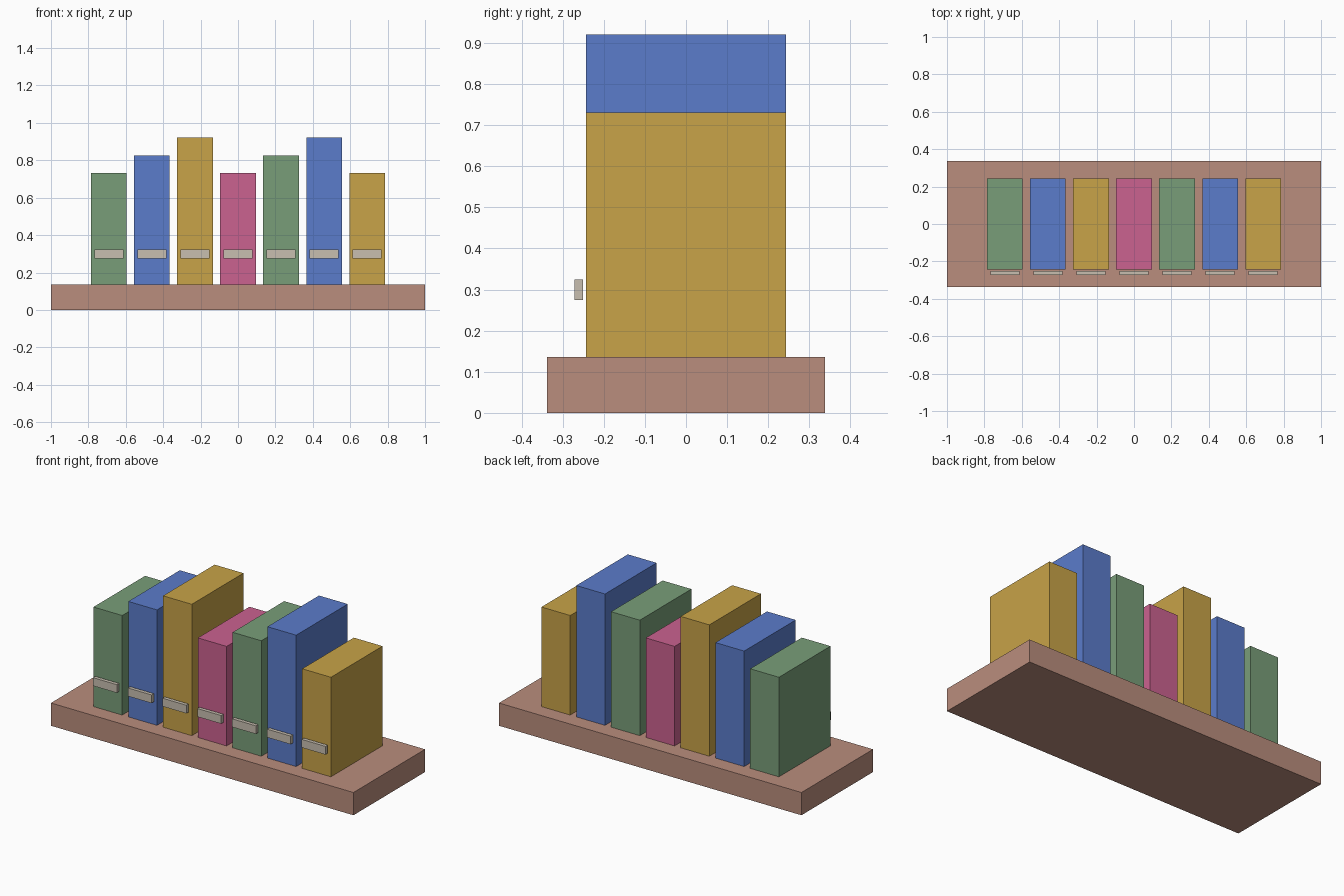
import bpy

if "Cube" in bpy.data.objects:
    bpy.data.objects.remove(bpy.data.objects["Cube"])


def srgb(hex_code):
    vals = [int(hex_code[i:i + 2], 16) / 255 for i in (0, 2, 4)]
    return [v / 12.92 if v <= 0.04045 else ((v + 0.055) / 1.055) ** 2.4 for v in vals] + [1]


def material(name, hex_code):
    mat = bpy.data.materials.new(name)
    mat.diffuse_color = srgb(hex_code)
    mat.use_nodes = True
    mat.node_tree.nodes["Principled BSDF"].inputs["Base Color"].default_value = mat.diffuse_color
    return mat


def box(name, x, y, z0, z1, width, depth, mat):
    bpy.ops.mesh.primitive_cube_add(size=1, location=(x, y, (z0 + z1) / 2))
    ob = bpy.context.object
    ob.name = name
    ob.scale = (width, depth, z1 - z0)
    bpy.ops.object.transform_apply(location=False, rotation=False, scale=True)
    ob.data.materials.append(mat)
    return ob


wood = material("wood brown", "BA8D7D")
green = material("green", "799E79")
blue = material("blue", "5B7CCB")
gold = material("gold", "C8A348")
pink = material("pink", "CB6290")
cream = material("label cream", "C8BFB0")

# Shelf board
SHELF_TOP = 0.136
box("shelf", 0, 0, 0, SHELF_TOP, 2.0, 0.676, wood)

# Row of books, heights cycling short, medium, tall
covers = [green, blue, gold, pink, green, blue, gold]
tops = [0.731, 0.826, 0.921]
for i, cover in enumerate(covers):
    x = (i - 3) * 0.23
    box(f"book_{i + 1}", x, 0, SHELF_TOP, tops[i % 3], 0.19, 0.487, cover)
    # Spine label floating just in front of the book
    box(f"spine_label_{i + 1}", x, -0.261, 0.275, 0.324, 0.157, 0.021, cream)

# Last two books break the cycle check: book 6 is tall, book 7 is short (3-step cycle)
